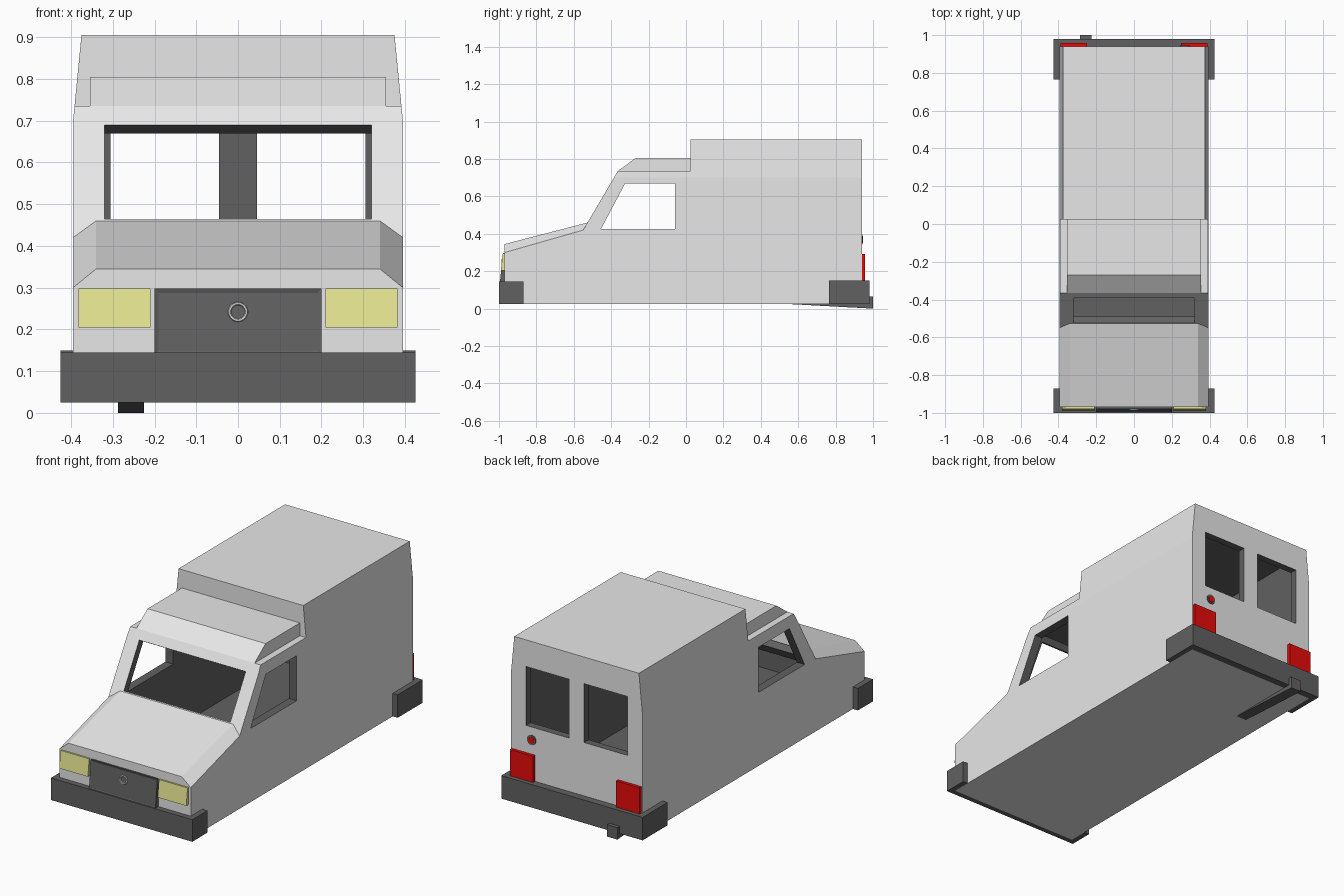
import bpy, bmesh, math

if "Cube" in bpy.data.objects:
    bpy.data.objects.remove(bpy.data.objects["Cube"])


def material(name, r, g, b):
    m = bpy.data.materials.new(name)
    m.diffuse_color = (r, g, b, 1)
    m.use_nodes = True
    m.node_tree.nodes["Principled BSDF"].inputs["Base Color"].default_value = m.diffuse_color
    return m


PAINT = material("pale_grey_paint", 0.8, 0.8, 0.8)
DARK = material("dark_grey_trim", 0.12, 0.12, 0.12)
LAMP = material("pale_yellow_lamp", 0.8, 0.8, 0.29)
RED = material("red_lamp", 0.8, 0.003, 0.003)


def make(name, bm, *mats, index=0):
    bmesh.ops.recalc_face_normals(bm, faces=bm.faces)
    me = bpy.data.meshes.new(name)
    for f in bm.faces:
        f.material_index = index
    bm.to_mesh(me)
    bm.free()
    for m in mats:
        me.materials.append(m)
    ob = bpy.data.objects.new(name, me)
    bpy.context.collection.objects.link(ob)
    return ob


def prism_mesh(pts, axis, a, b):
    """Extrude a 2D outline along x (pts are y,z) or z (pts are x,y)."""
    bm = bmesh.new()
    place = (lambda p, t: (t, *p)) if axis == "x" else (lambda p, t: (*p, t))
    lo = [bm.verts.new(place(p, a)) for p in pts]
    hi = [bm.verts.new(place(p, b)) for p in pts]
    bm.faces.new(lo)
    bm.faces.new(hi)
    for i in range(len(pts)):
        j = (i + 1) % len(pts)
        bm.faces.new((lo[i], lo[j], hi[j], hi[i]))
    return bm


def prism(name, pts, axis, a, b, *mats, index=0):
    return make(name, prism_mesh(pts, axis, a, b), *mats, index=index)


def rect(a0, a1, b0, b1):
    return [(a0, b0), (a1, b0), (a1, b1), (a0, b1)]


# Body shell: right half points, mirrored to the left
half = [(.395, -.97, .025), (.395, -.97, .30), (.395, -.55, .42), (.395, -.3856, .70),
        (.395, .025, .70), (.395, .94, .70), (.395, .94, .025), (.34, -.97, .345),
        (.34, -.5265, .46), (.3916, -.365, .735), (.3916, .025, .735), (.375, .025, .905),
        (.375, .94, .905), (.355, -.365, .735), (.355, -.27, .805), (.355, .025, .805),
        (.355, .025, .735)]
side_faces = [(0, 6, 5, 4, 3, 2, 1), (3, 4, 10, 9), (4, 5, 12, 11, 10),
              (1, 2, 8, 7), (9, 10, 16, 13), (13, 16, 15, 14)]
# chains joined straight across to their mirror image
cross_chains = [(0, 1, 7), (7, 8), (8, 2, 3, 9, 13), (13, 14), (14, 15),
                (11, 12), (6, 5, 12), (0, 6)]
bm = bmesh.new()
R = [bm.verts.new(p) for p in half]
L = [bm.verts.new((-x, y, z)) for x, y, z in half]
for f in side_faces:
    bm.faces.new([R[i] for i in f])
    bm.faces.new([L[i] for i in reversed(f)])
for c in cross_chains:
    bm.faces.new([R[i] for i in c] + [L[i] for i in reversed(c)])
bm.faces.new([R[i] for i in (15, 16, 10, 11)] + [L[i] for i in (11, 10, 16, 15)])
body = make("van_body", bm, PAINT, DARK)

# Hollow interior and window openings
cutters = [prism("interior_cutter",
                 [(-.93, .07), (-.93, .28), (-.5155, .40), (-.339, .70), (.07, .70),
                  (.07, .865), (.90, .865), (.90, .07)], "x", -.348, .348,
                 PAINT, DARK, index=1),
           prism("side_window_cutter",
                 [(-.455, .425), (-.325, .67), (-.06, .67), (-.06, .425)], "x", -.5, .5,
                 PAINT, DARK, index=1)]


def pane(z, d):
    """Point at height z on the windscreen plane, moved d inward."""
    return (-.55 + (z - .42) * .5873 + .862 * d, z - .507 * d)


cutters.append(prism("windscreen_cutter",
                     [pane(.465, -.05), pane(.69, -.05), pane(.69, .07), pane(.465, .07)],
                     "x", -.32, .32, PAINT, DARK, index=1))
for s in (-1, 1):
    a, b = sorted((s * .045, s * .305))
    cutters.append(prism("rear_window_cutter", rect(.85, 1, .44, .76), "x", a, b,
                         PAINT, DARK, index=1))
bpy.context.view_layer.objects.active = body
for c in cutters:
    c.hide_render = True
    mod = body.modifiers.new("cut", "BOOLEAN")
    mod.operation = "DIFFERENCE"
    mod.solver = "EXACT"
    mod.object = c
    bpy.ops.object.modifier_apply(modifier=mod.name)
for c in cutters:
    bpy.data.objects.remove(c)


# Wrap-around bumpers
def bumper(name, outer, inner, tail, top):
    prism(name, [(-.425, tail), (-.425, outer), (.425, outer), (.425, tail),
                 (.395, tail), (.395, inner), (-.395, inner), (-.395, tail)],
          "z", .025, top, DARK)


bumper("front_bumper", -1.0, -.97, -.87, .145)
bumper("rear_bumper", .98, .94, .765, .15)

# Grille with a recessed panel
bm = prism_mesh([(-.97, .14), (-.995, .14), (-.979, .298), (-.97, .298)], "x", -.2, .2)
bmesh.ops.recalc_face_normals(bm, faces=bm.faces)
front = min(bm.faces, key=lambda f: f.calc_center_median().y)
bmesh.ops.inset_region(bm, faces=[front], thickness=.014, depth=-.004)
make("grille", bm, DARK)

# Plain ring on the grille
bpy.ops.mesh.primitive_torus_add(major_radius=.02, minor_radius=.004, major_segments=24,
                                 minor_segments=6, location=(0, -.983, .242),
                                 rotation=(math.radians(90), 0, 0))
ring = bpy.context.object
ring.name = "grille_ring"
ring.data.materials.append(PAINT)

# Head and tail lamps
for s, side in ((-1, "left"), (1, "right")):
    a, b = sorted((s * .21, s * .382))
    prism(side + "_headlight", [(-.97, .205), (-.99, .205), (-.979, .298), (-.97, .298)],
          "x", a, b, LAMP)
    a, b = sorted((s * .25, s * .39))
    prism(side + "_tail_light", rect(.935, .957, .15, .293), "x", a, b, RED)

# Round filler cap: dark rim with red centre
for name, r, y, m in (("filler_cap_rim", .027, .941, DARK), ("filler_cap", .018, .943, RED)):
    bpy.ops.mesh.primitive_cylinder_add(vertices=16, radius=r, depth=.006,
                                        location=(.27, y, .37),
                                        rotation=(math.radians(90), 0, 0))
    cap = bpy.context.object
    cap.name = name
    cap.data.materials.append(m)

# Exhaust pipe sloping down to an upright tip
prism("exhaust_pipe", [(.56, .028), (.56, .024), (1.0, 0), (1.0, .065), (.97, .065), (.97, .028)],
      "x", -.287, -.225, DARK)
